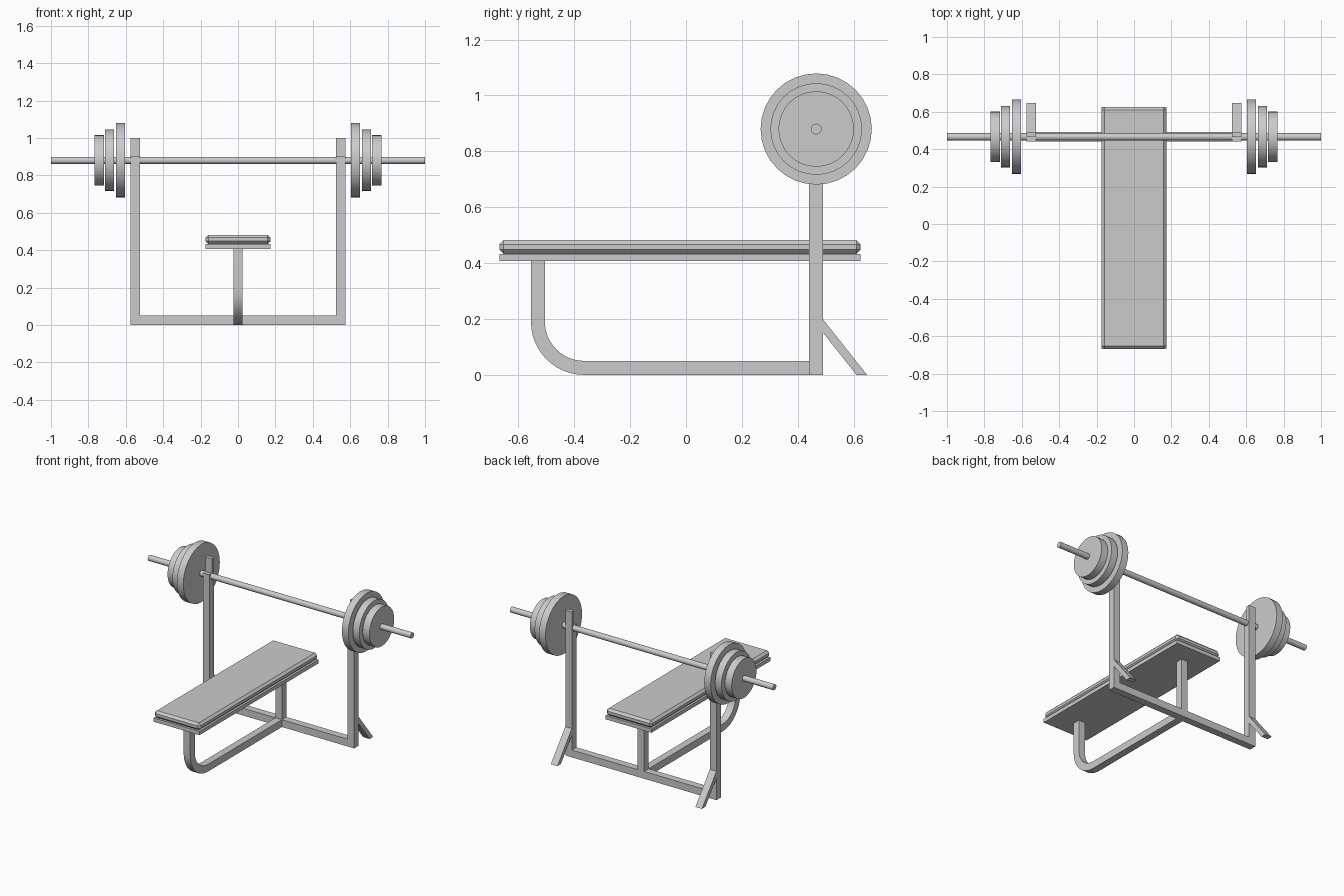
import bpy, bmesh
from math import cos, sin, pi, radians

if "Cube" in bpy.data.objects:
    bpy.data.objects.remove(bpy.data.objects["Cube"])

TUBE = 0.05                  # square tube width
RACK_Y0, RACK_Y1 = 0.441, 0.491
BAR_Y, BAR_Z = 0.466, 0.88


def prism(name, outline, x0, x1):
    """Extrude a (y, z) outline along x."""
    bm = bmesh.new()
    face = bm.faces.new([bm.verts.new((x0, y, z)) for y, z in outline])
    new = bmesh.ops.extrude_face_region(bm, geom=[face])["geom"]
    moved = [g for g in new if isinstance(g, bmesh.types.BMVert)]
    bmesh.ops.translate(bm, verts=moved, vec=(x1 - x0, 0, 0))
    bmesh.ops.recalc_face_normals(bm, faces=bm.faces)
    mesh = bpy.data.meshes.new(name)
    bm.to_mesh(mesh)
    bm.free()
    obj = bpy.data.objects.new(name, mesh)
    bpy.context.collection.objects.link(obj)
    return obj


def box(name, x0, x1, y0, y1, z0, z1):
    return prism(name, [(y0, z0), (y1, z0), (y1, z1), (y0, z1)], x0, x1)


def disc(name, x0, x1, radius, sides):
    bpy.ops.mesh.primitive_cylinder_add(
        vertices=sides, radius=radius, depth=abs(x1 - x0),
        location=((x0 + x1) / 2, BAR_Y, BAR_Z), rotation=(0, pi / 2, 0))
    obj = bpy.context.object
    obj.name = name
    return obj


def smooth(obj):
    bpy.ops.object.select_all(action='DESELECT')
    obj.select_set(True)
    bpy.context.view_layer.objects.active = obj
    bpy.ops.object.shade_smooth_by_angle(angle=radians(30))


# Bench: board with a chamfered cushion on top
box("bench_board", -0.174, 0.174, -0.668, 0.625, 0.407, 0.433)
cushion = box("bench_cushion", -0.174, 0.174, -0.668, 0.625, 0.433, 0.482)
bevel = cushion.modifiers.new("chamfer", 'BEVEL')
bevel.width = 0.015
bevel.segments = 1

# Front leg: square tube bent into the floor rail
cy, cz, r_out = -0.365, 0.19, 0.19
steps = 12
arc = [pi + pi / 2 * i / steps for i in range(steps + 1)]
outer = [(cy + r_out * cos(a), cz + r_out * sin(a)) for a in arc]
inner = [(cy + (r_out - TUBE) * cos(a), cz + (r_out - TUBE) * sin(a)) for a in arc]
left, right = cy - r_out, cy - r_out + TUBE
outline = ([(left, 0.407)] + outer + [(RACK_Y0, 0), (RACK_Y0, TUBE)]
           + inner[::-1] + [(right, 0.407)])
smooth(prism("front_leg_and_rail", outline, -TUBE / 2, TUBE / 2))

# Rear post and floor crossbar
box("rear_post", -TUBE / 2, TUBE / 2, RACK_Y0, RACK_Y1, TUBE, 0.407)
box("floor_crossbar", -0.525, 0.525, RACK_Y0, RACK_Y1, 0, TUBE)

# Barbell bar
smooth(disc("bar", -1, 1, 0.0195, 16))

for side, s in (("left", -1), ("right", 1)):
    # Upright with a stepped top that holds the bar
    prism(side + "_upright",
          [(RACK_Y0, 0), (RACK_Y1, 0), (RACK_Y1, 1.0),
           (BAR_Y, 1.0), (BAR_Y, 0.9), (RACK_Y0, 0.9)],
          s * 0.525, s * 0.575)
    # Slanted rear brace
    prism(side + "_brace",
          [(RACK_Y1, 0.198), (0.648, 0), (0.61, 0), (RACK_Y1, 0.15)],
          s * 0.525, s * 0.575)
    # Weight plates, large to small
    for size, x0, x1, r in (("large", 0.604, 0.653, 0.199),
                            ("medium", 0.662, 0.711, 0.164),
                            ("small", 0.717, 0.768, 0.135)):
        smooth(disc(f"{side}_{size}_plate", s * x0, s * x1, r, 32))
